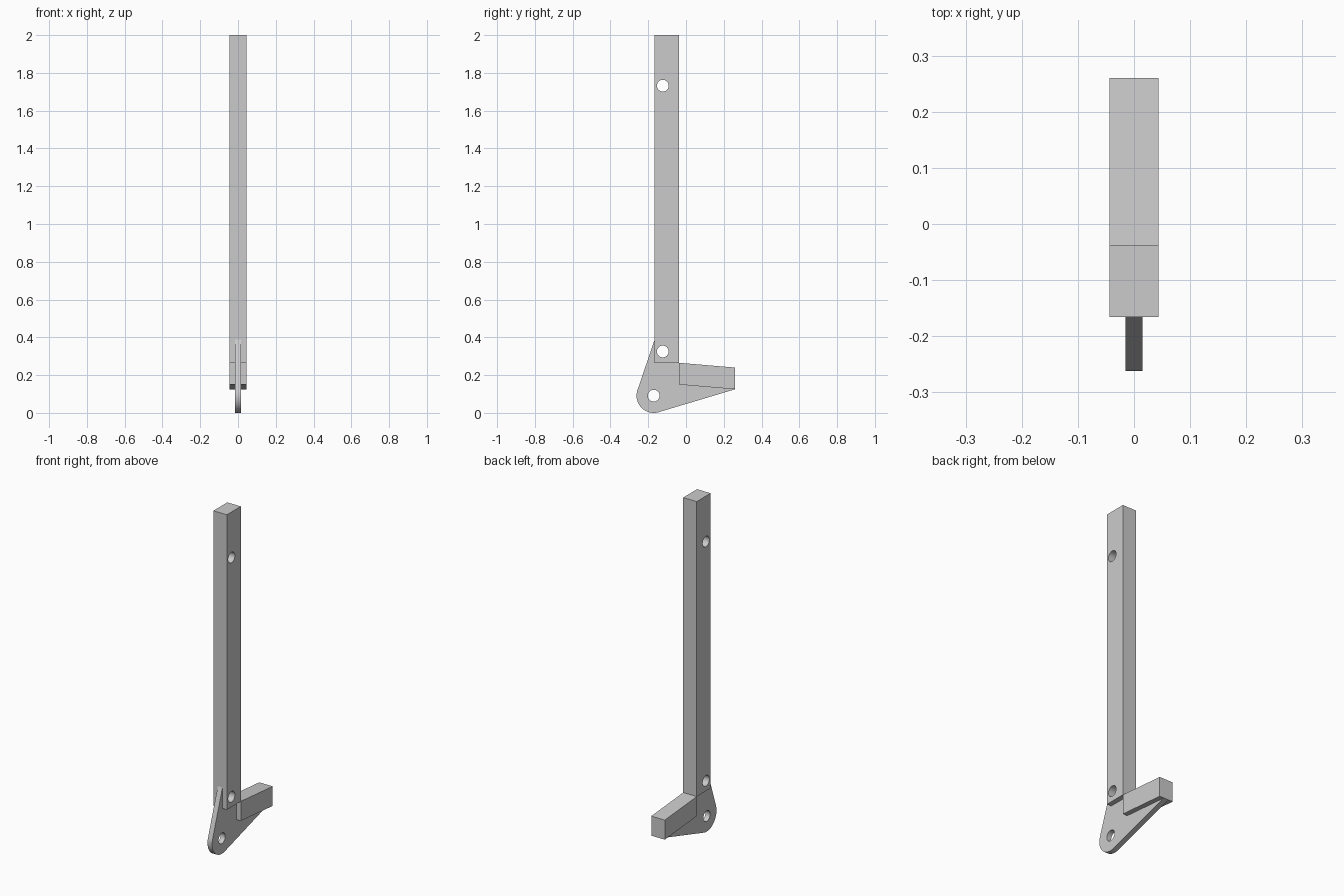
import bpy, bmesh, math
from mathutils import Vector

if "Cube" in bpy.data.objects:
    bpy.data.objects.remove(bpy.data.objects["Cube"], do_unlink=True)

grey = bpy.data.materials.new("plain grey")
colour = (0.6, 0.6, 0.6, 1)
grey.diffuse_color = colour
grey.use_nodes = True
grey.node_tree.nodes["Principled BSDF"].inputs["Base Color"].default_value = colour

BAR_HALF, PLATE_HALF, HOLE_RADIUS = 0.044, 0.015, 0.031
BAR_FRONT, BAR_BACK, BAR_BOTTOM = -0.166, -0.037, 0.265


def slab(name, profile, half):
    """Side profile of (y, z) points, extruded evenly across x."""
    bm = bmesh.new()
    face = bm.faces.new([bm.verts.new((-half, y, z)) for y, z in profile])
    ext = bmesh.ops.extrude_face_region(bm, geom=[face])["geom"]
    moved = [v for v in ext if isinstance(v, bmesh.types.BMVert)]
    bmesh.ops.translate(bm, verts=moved, vec=(2 * half, 0, 0))
    bmesh.ops.recalc_face_normals(bm, faces=bm.faces)
    mesh = bpy.data.meshes.new(name)
    bm.to_mesh(mesh)
    bm.free()
    mesh.materials.append(grey)
    obj = bpy.data.objects.new(name, mesh)
    bpy.context.collection.objects.link(obj)
    return obj


def activate(obj):
    bpy.ops.object.select_all(action="DESELECT")
    obj.select_set(True)
    bpy.context.view_layer.objects.active = obj


def drill(obj, y, z):
    """Cut a round bolt hole straight through in x."""
    ring = [(y + HOLE_RADIUS * math.cos(math.tau * i / 48),
             z + HOLE_RADIUS * math.sin(math.tau * i / 48)) for i in range(48)]
    cutter = slab("hole_cutter", ring, 0.1)
    cutter.hide_render = True
    mod = obj.modifiers.new("hole", "BOOLEAN")
    mod.operation, mod.solver, mod.object = "DIFFERENCE", "EXACT", cutter
    activate(obj)
    bpy.ops.object.modifier_apply(modifier=mod.name)
    bpy.data.objects.remove(cutter, do_unlink=True)


# Upright bar
bar = slab("upright_bar", [(BAR_FRONT, BAR_BOTTOM), (BAR_BACK, BAR_BOTTOM),
                           (BAR_BACK, 2), (BAR_FRONT, 2)], BAR_HALF)

# Sloping rear arm
arm = slab("rear_arm", [(BAR_BACK, 0.15), (0.26, 0.125),
                        (0.26, 0.24), (BAR_BACK, BAR_BOTTOM)], BAR_HALF)

# Pivot plate: round nose with tangent edges to the bar and the arm tip
nose, radius = Vector((-0.171, 0.091)), 0.091
bar_tip, arm_tip = Vector((BAR_FRONT, 0.388)), Vector((0.26, 0.125))


def tangent_angle(point, side):
    d = point - nose
    return math.atan2(d.y, d.x) + side * math.acos(radius / d.length)


start = tangent_angle(bar_tip, 1)
end = tangent_angle(arm_tip, -1) + math.tau
outline = []
for i in range(33):
    a = start + (end - start) * i / 32
    outline.append((nose.x + radius * math.cos(a), nose.y + radius * math.sin(a)))
outline += [tuple(arm_tip), (0.1, 0.2), (BAR_BACK, BAR_BOTTOM), tuple(bar_tip)]
plate = slab("pivot_plate", outline, PLATE_HALF)

# Bolt holes
drill(bar, -0.123, 1.732)
drill(bar, -0.123, 0.325)
drill(plate, -0.123, 0.325)
drill(plate, -0.171, 0.091)

for part in (bar, arm, plate):
    activate(part)
    bpy.ops.object.shade_smooth_by_angle(angle=math.radians(30))
